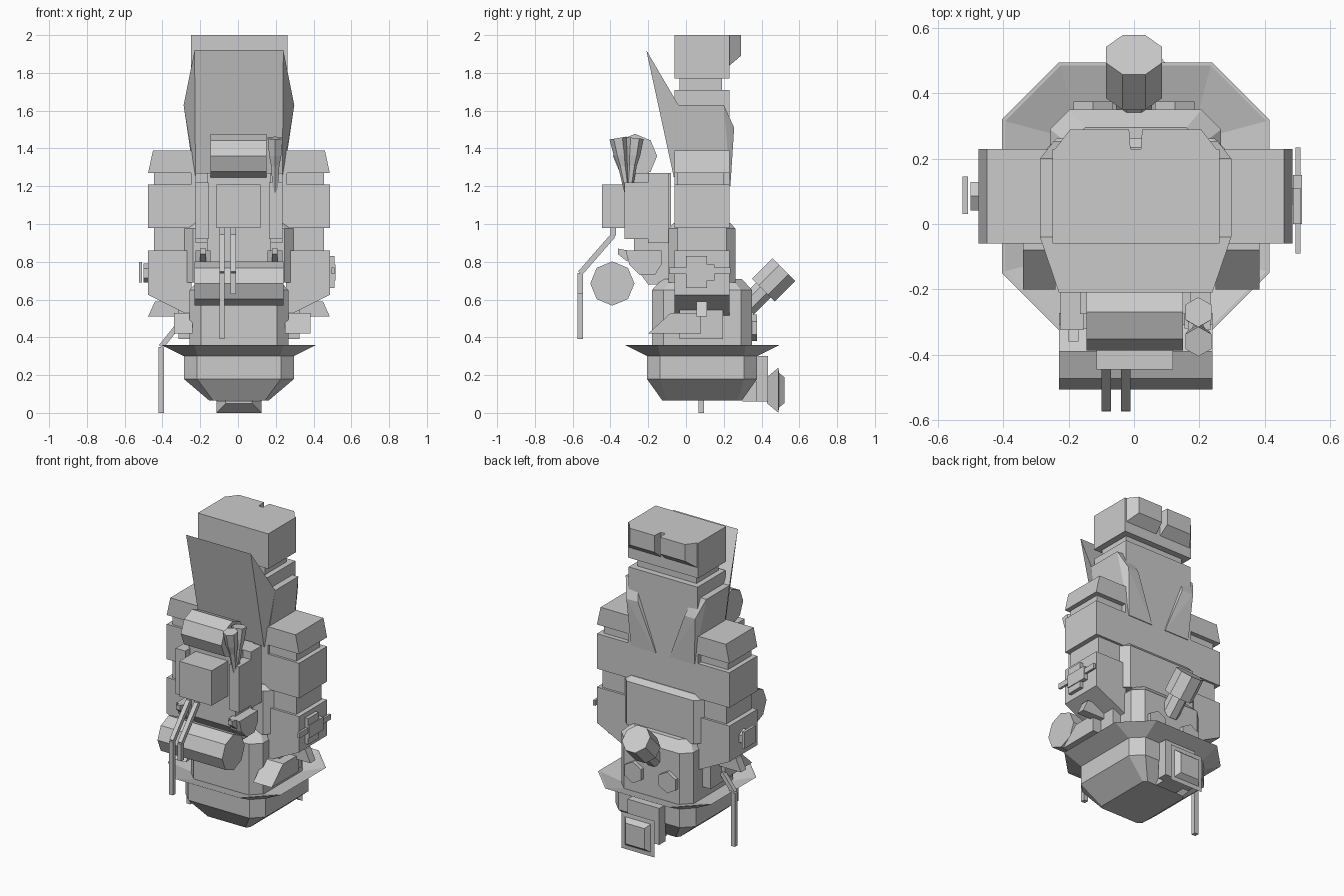
import bpy, bmesh
from math import pi, cos, sin
from mathutils import Vector

cube = bpy.data.objects.get("Cube")
if cube:
    bpy.data.objects.remove(cube)

CX, CY = 0.005, 0.085   # body axis


def finish(name, bm):
    bmesh.ops.recalc_face_normals(bm, faces=bm.faces)
    me = bpy.data.meshes.new(name)
    bm.to_mesh(me)
    bm.free()
    ob = bpy.data.objects.new(name, me)
    bpy.context.collection.objects.link(ob)
    return ob


def hull(name, points):
    bm = bmesh.new()
    verts = [bm.verts.new(p) for p in points]
    bmesh.ops.convex_hull(bm, input=verts)
    bmesh.ops.dissolve_limit(bm, angle_limit=0.01, verts=bm.verts, edges=bm.edges)
    return finish(name, bm)


def box(name, xs, ys, zs):
    return hull(name, [(x, y, z) for x in xs for y in ys for z in zs])


def pair(name, xs, ys, zs):
    for side, s in (("left", 1), ("right", -1)):
        box(side + "_" + name, [CX + s * x for x in xs], ys, zs)


def prism_x(name, xs, profile):
    return hull(name, [(x, y, z) for x in xs for y, z in profile])


def prism_y(name, ys, profile):
    return hull(name, [(x, y, z) for y in ys for x, z in profile])


def rod(name, path, r, ends=None, sides=4):
    """Straight prism or cone segments along a path."""
    for i, (a, b) in enumerate(zip(path, path[1:])):
        a, b = Vector(a), Vector(b)
        r0, r1 = ends if ends else (r, r)
        q = (b - a).to_track_quat('Z', 'Y')
        pts = []
        for k in range(sides):
            t = 2 * pi * (k + 0.5) / sides
            d = q @ Vector((cos(t), sin(t), 0))
            pts += [a + d * r0, b + d * r1]
        hull(f"{name}_{i}", pts)


def octo(rx, ry, cut, z, cx=CX, cy=CY):
    return [(cx + sx * x, cy + sy * y, z) for sx, sy, x, y in (
        (1, -1, rx, ry - cut), (1, 1, rx, ry - cut), (1, 1, rx - cut, ry), (-1, 1, rx - cut, ry),
        (-1, 1, rx, ry - cut), (-1, -1, rx, ry - cut), (-1, -1, rx - cut, ry), (1, -1, rx - cut, ry))]


def loft(name, rings, closed=False):
    bm = bmesh.new()
    rows = [[bm.verts.new(p) for p in ring] for ring in rings]
    pairs = list(zip(rows, rows[1:])) + ([(rows[-1], rows[0])] if closed else [])
    for a, b in pairs:
        for i in range(len(a)):
            j = (i + 1) % len(a)
            bm.faces.new((a[i], a[j], b[j], b[i]))
    if not closed:
        bm.faces.new(rows[0])
        bm.faces.new(rows[-1])
    return finish(name, bm)


# Base hull, flared brim and hip block
loft("base_hull", [octo(.157, .21, .02, .065), octo(.292, .292, .07, .18), octo(.292, .292, .07, .31)])
loft("brim", [octo(.29, .29, .07, .30), octo(.41, .41, .175, .36),
              octo(.40, .40, .17, .36), octo(.25, .25, .06, .31)], closed=True)
loft("hip_block", [octo(.262, .265, .06, .30), octo(.262, .265, .06, .65), octo(.205, .21, .05, .71)])

# Waist jacket, torso and neck
loft("waist_jacket", [octo(.297, .177, .055, .69), octo(.297, .177, .055, .975),
                      octo(.265, .15, .04, 1.005)])
TY = (-.06, .23)
box("torso", (-.25, .26), TY, (.7, 1.3))
box("neck_block", (-.245, .255), TY, (1.25, 1.71))
box("neck", (-.21, .22), (-.035, .19), (1.70, 1.78))

# Tall collar plate with lapels
hull("collar_plate", [(CX + s * x, y, z) for s in (1, -1) for x, y, z in (
    (.235, -.21, 1.92), (.293, -.04, 1.63), (.23, -.065, 1.25), (.23, -.04, 1.25))])
for side, s in (("left", 1), ("right", -1)):
    hull(side + "_lapel", [(CX + s * x, y, z) for x, y, z in (
        (.293, -.04, 1.63), (.293, .2, 1.63), (.2, .2, 1.63), (.2, -.04, 1.63),
        (.25, .255, 1.51), (.17, .25, 1.51), (.05, .235, 1.2), (.23, .235, 1.2),
        (.23, -.05, 1.2))])

# Head with twin goggles
box("head", (-.25, .262), TY, (1.77, 2))
for side, s in (("left", 1), ("right", -1)):
    hull(side + "_goggle", [(CX + s * x, y, z) for x, y, z in (
        (.015, .22, 2), (.02, .29, 2), (.2, .29, 2), (.255, .22, 2),
        (.02, .29, 1.89), (.2, .29, 1.89), (.015, .22, 1.83), (.255, .22, 1.83))])

# Arms
pair("upper_arm", (.2, .481), TY, (.98, 1.21))
pair("arm_joint", (.2, .45), (-.045, .2), (1.2, 1.28))
pair("elbow", (.26, .45), (-.045, .215), (.85, .99))
for side, s in (("left", 1), ("right", -1)):
    def mirror(prof):
        return [(CX + s * x, z) for x, z in prof]
    prism_y(side + "_shoulder", TY, mirror([(.24, 1.27), (.481, 1.27), (.455, 1.39), (.24, 1.39)]))
    prism_y(side + "_forearm", TY, mirror([(.25, .86), (.481, .86), (.481, .625), (.25, .51)]))
    prism_y(side + "_hand", (.055, .11), mirror([(.25, .51), (.481, .51), (.445, .59), (.25, .59)]))

# Hip pouches and side fins
pair("hip_pouch", (.24, .32), (-.035, .195), (.39, .62))
for name, xs in (("left_hip_fin", (.25, .385)), ("right_hip_fin", (-.34, -.24))):
    prism_x(name, xs, [(-.2, .42), (-.08, .53), (.08, .53), (.08, .42)])

# Wrist devices
pair("wrist_axle", (.47, .5), (.06, .11), (.715, .765))
box("left_wrist_plate", (.487, .515), (0, .15), (.7, .785))
box("left_wrist_bar", (.495, .51), (-.09, .235), (.735, .77))
box("left_wrist_top", (.487, .51), (0, .11), (.77, .83))
box("left_wrist_grip", (.487, .51), (0, .11), (.66, .71))
box("right_wrist_plate", (-.525, -.508), (.03, .145), (.69, .8))
rod("right_wrist_disc", [(-.47, .085, .74), (-.5, .085, .74)], .05, sides=6)

# Backpack with front box and side pockets
prism_x("backpack", (-.165, .175), [(-.275, 1.27), (-.08, 1.27), (-.08, .68), (-.2, .68), (-.275, .78)])
box("pack_front_box", (-.115, .12), (-.445, -.27), (.98, 1.21))
pair("pack_side_panel", (.16, .23), (-.2, -.09), (.9, 1.27))
pair("pack_pocket", (.16, .23), (-.325, -.155), (.92, 1.22))
for side, s in (("left", 1), ("right", -1)):
    prism_x(side + "_lower_pouch", [CX + s * x for x in (.15, .23)], [
        (-.32, .86), (-.3, .785), (-.245, .73), (-.165, .73), (-.13, .785), (-.13, .86)])
    prism_x(side + "_pouch_tab", [CX + s * x for x in (.175, .205)], [
        (-.36, .87), (-.36, .84), (-.31, .8), (-.31, .86)])

# Octagonal rolls above and below the pack
for name, xs, y, z in (("upper_roll", (-.145, .15), -.27, 1.36), ("lower_roll", (-.23, .24), -.39, .685)):
    prism_x(name, xs, [(y + .117 * cos(k * pi / 4), z + .117 * sin(k * pi / 4)) for k in range(8)])

# Bent hoses under the pack
for name, x, end in (("right_hose", -.085, .39), ("left_hose", -.025, .63)):
    rod(name, [(x, -.385, .99), (x, -.385, .94), (x, -.56, .74), (x, -.56, end)], .02)

# Pair of hexagonal torches in the pack pocket
for name, y in (("front_torch", -.36), ("rear_torch", -.27)):
    tip, top = Vector((.197, -.305, 1.13)), Vector((.197, y, 1.455))
    neck, lip = tip.lerp(top, .55), tip.lerp(top, .72)
    rod(name + "_stem", [tip, neck], 0, (.012, .025), 6)
    rod(name + "_cup", [neck, lip], 0, (.025, .037), 6)
    rod(name + "_head", [lip, top], 0, (.037, .046), 6)

# Side pipe reaching the ground
rod("side_pipe", [(-.407, .08, 0), (-.407, .08, .35), (-.32, .08, .46)], .02)

# Tilted rear canister and hexagonal ports
rod("canister", [(0, .41, .65), (0, .518, .758)], .092, sides=8)
rod("canister_neck", [(0, .32, .56), (0, .43, .67)], .06, sides=8)
for name, x in (("left_port", .125), ("right_port", -.125)):
    rod(name, [(x, .33, .45), (x, .375, .45)], .07, sides=6)

# Rear lamp with bracket, flared hood and stepped lens
box("lamp_arm", (-.07, .08), (.3, .385), (.06, .22))
box("lamp_bracket", (-.11, .12), (.37, .435), (.06, .30))


def square(y, h):
    return [(CX + sx * h, y, .12 + sz * h) for sx, sz in ((1, 1), (-1, 1), (-1, -1), (1, -1))]


loft("lamp_hood", [square(.43, .07), square(.49, .12), square(.492, .092), square(.522, .068)])
